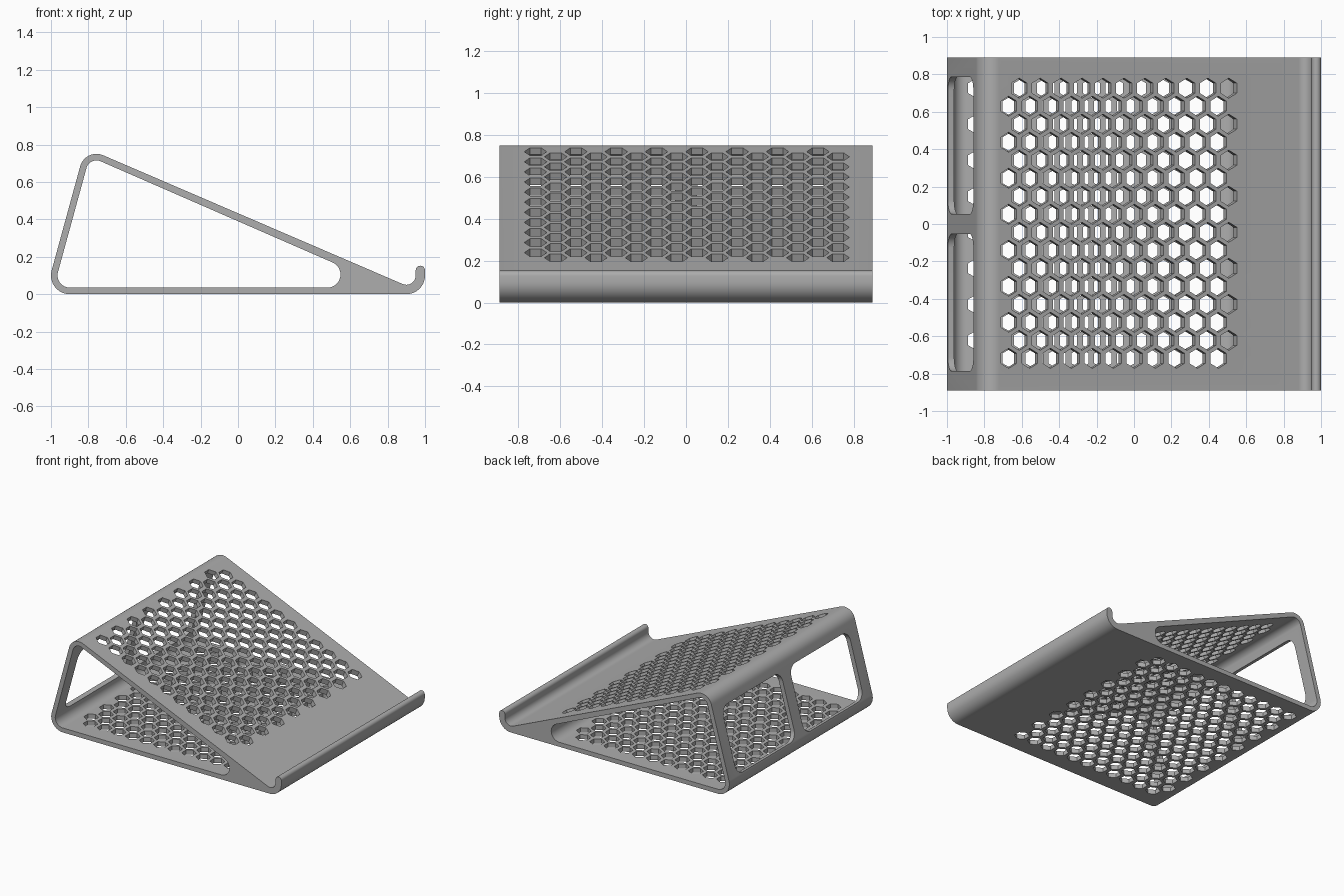
import bpy, bmesh
from math import radians, cos, sin, pi
from mathutils import Matrix, Vector

if "Cube" in bpy.data.objects:
    bpy.data.objects.remove(bpy.data.objects["Cube"], do_unlink=True)

HALF_DEPTH = 0.89
SLOPE = 66.7    # direction the sloping plate faces, in degrees
LEG = 165.7     # direction the rear leg faces

grey = bpy.data.materials.new("warm_grey")
grey.use_nodes = True
colour = (0.42, 0.42, 0.42, 1)
grey.diffuse_color = colour
grey.node_tree.nodes["Principled BSDF"].inputs["Base Color"].default_value = colour


def outline(arcs, steps=14):
    """Points along a chain of arcs: centre x, centre z, radius, start, end."""
    points = []
    for cx, cz, r, start, end in arcs:
        for i in range(steps + 1):
            a = radians(start + (end - start) * i / steps)
            points.append((cx + r * cos(a), cz + r * sin(a)))
    return points


def add_prism(bm, points, depth, matrix):
    """Extrude a closed polygon both ways along its local z."""
    low, high = ([bm.verts.new(matrix @ Vector((x, y, s * depth))) for x, y in points]
                 for s in (-1, 1))
    bm.faces.new(low[::-1])
    bm.faces.new(high)
    for i in range(len(points)):
        j = (i + 1) % len(points)
        bm.faces.new((low[i], low[j], high[j], high[i]))


def make_object(name, bm):
    bmesh.ops.recalc_face_normals(bm, faces=bm.faces)
    mesh = bpy.data.meshes.new(name)
    bm.to_mesh(mesh)
    bm.free()
    mesh.materials.append(grey)
    obj = bpy.data.objects.new(name, mesh)
    bpy.context.collection.objects.link(obj)
    return obj


def plate_frame(x, z, facing):
    """Local x runs up the plate, local y across it, local z out of it."""
    a = radians(facing)
    normal = Vector((cos(a), 0, sin(a)))
    across = Vector((0, 1, 0))
    m = Matrix((across.cross(normal), across, normal)).transposed().to_4x4()
    m.translation = (x, 0, z)
    return m


# Side profile with its front lip, and the open triangle inside it
outer = outline([(-0.9, 0.1, 0.1, LEG, 270), (0.9, 0.1, 0.1, 270, 360),
                 (0.975, 0.127, 0.025, 0, 180), (0.9, 0.1, 0.05, 0, SLOPE - 180),
                 (-0.757, 0.66, 0.09, SLOPE, LEG)])
inner = outline([(-0.9, 0.1, 0.065, LEG, 270), (0.478, 0.105, 0.07, 270, 360 + SLOPE),
                 (-0.757, 0.66, 0.055, SLOPE, LEG)])

bm = bmesh.new()
for loop in (outer, inner):
    verts = [bm.verts.new((x, -HALF_DEPTH, z)) for x, z in loop]
    for a, b in zip(verts, verts[1:] + verts[:1]):
        bm.edges.new((a, b))
bmesh.ops.triangle_fill(bm, edges=bm.edges[:], use_beauty=True)
swept = bmesh.ops.extrude_face_region(bm, geom=bm.faces[:], use_keep_orig=True)
bmesh.ops.translate(bm, vec=(0, 2 * HALF_DEPTH, 0),
                    verts=[v for v in swept["geom"] if isinstance(v, bmesh.types.BMVert)])
stand = make_object("laptop_stand", bm)

# Hexagonal vents: staggered rows through the sloping plate and the base
hexagon = [(0.0535 * sin(i * pi / 3), 0.0535 * cos(i * pi / 3)) for i in range(6)]
slope_frame = plate_frame(-0.721, 0.7426, SLOPE)
base_frame = Matrix.Translation((-0.84, 0, 0.018))
bm = bmesh.new()
for row in range(16):
    y = 0.004 + (row - 7.5) * 0.0963
    shift = row % 2
    for col in range(11):
        along = 0.056 + (col + 0.5 * shift) * 0.122
        add_prism(bm, hexagon, 0.055, slope_frame @ Matrix.Translation((along, y, 0)))
        along = (col + 0.5 * (1 - shift)) * 0.1225
        add_prism(bm, hexagon, 0.04, base_frame @ Matrix.Translation((along, y, 0)))

# Two rounded windows in the rear leg
w, h, r = 0.367, 0.258, 0.075
window = outline([(h - r, w - r, r, 0, 90), (r - h, w - r, r, 90, 180),
                  (r - h, r - w, r, 180, 270), (h - r, r - w, r, 270, 360)], 8)
leg_frame = plate_frame(-0.928, 0.38, LEG)
for side in (-1, 1):
    add_prism(bm, window, 0.06, leg_frame @ Matrix.Translation((0, side * 0.42, 0)))
cutter = make_object("hole_cutter", bm)
cutter.hide_render = True

# Cut every opening at once
cut = stand.modifiers.new("openings", 'BOOLEAN')
cut.operation = 'DIFFERENCE'
cut.solver = 'EXACT'
cut.object = cutter
bpy.ops.object.select_all(action='DESELECT')
bpy.context.view_layer.objects.active = stand
stand.select_set(True)
bpy.ops.object.modifier_apply(modifier=cut.name)
bpy.data.objects.remove(cutter, do_unlink=True)
bpy.ops.object.shade_smooth_by_angle(angle=radians(30))
